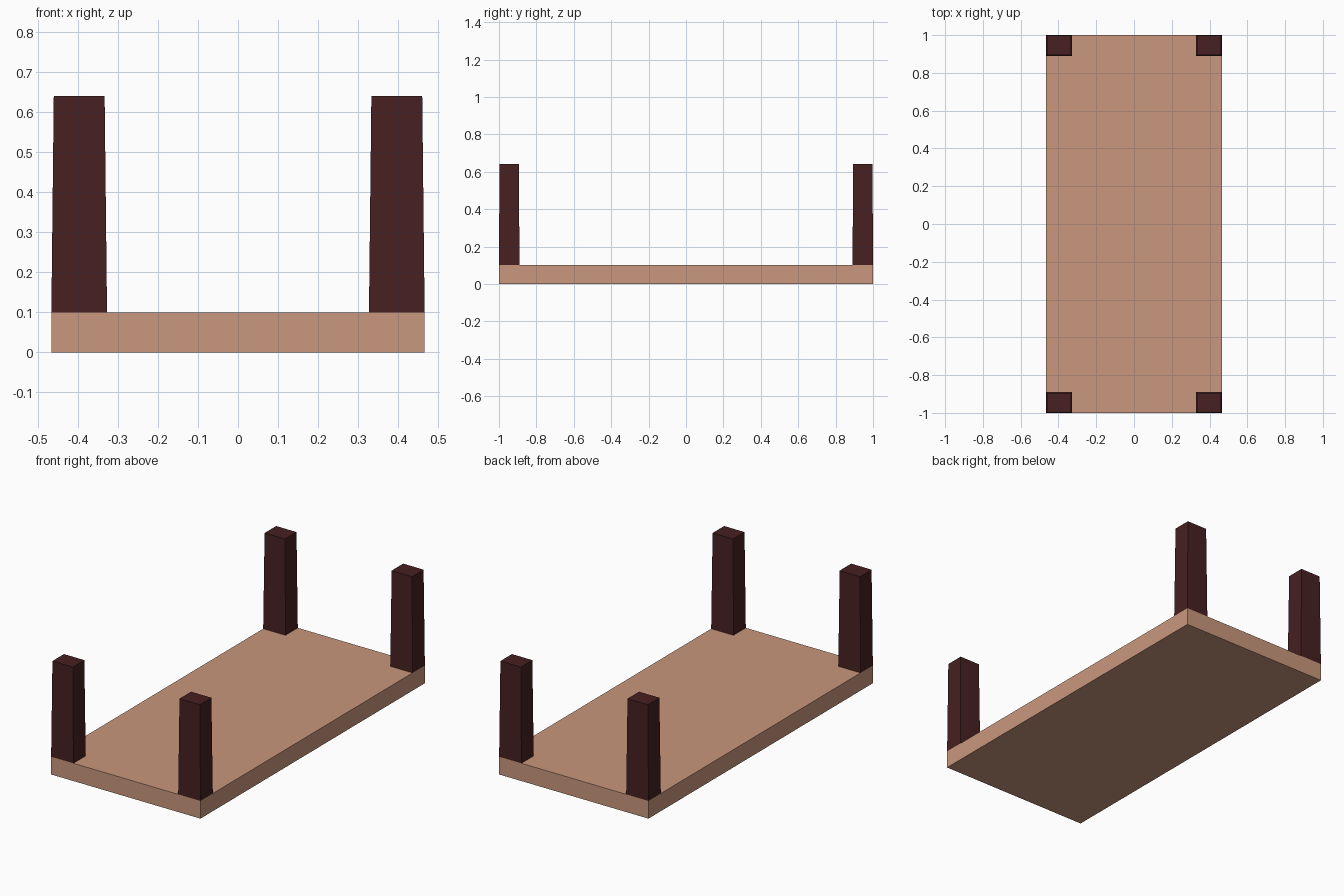
import bpy, bmesh

if "Cube" in bpy.data.objects:
    bpy.data.objects.remove(bpy.data.objects["Cube"])


def material(name, rgb):
    mat = bpy.data.materials.new(name)
    mat.diffuse_color = (*rgb, 1)
    mat.use_nodes = True
    mat.node_tree.nodes["Principled BSDF"].inputs["Base Color"].default_value = mat.diffuse_color
    return mat


def tapered_box(name, bottom, top, z0, z1, mat):
    """Box between two (x0, x1, y0, y1) rectangles at heights z0 and z1."""
    bm = bmesh.new()
    rings = []
    for (x0, x1, y0, y1), z in ((bottom, z0), (top, z1)):
        corners = ((x0, y0), (x1, y0), (x1, y1), (x0, y1))
        rings.append([bm.verts.new((x, y, z)) for x, y in corners])
    low, high = rings
    bm.faces.new(low[::-1])
    bm.faces.new(high)
    for i in range(4):
        j = (i + 1) % 4
        bm.faces.new((low[i], low[j], high[j], high[i]))
    bmesh.ops.recalc_face_normals(bm, faces=bm.faces[:])
    mesh = bpy.data.meshes.new(name)
    bm.to_mesh(mesh)
    bm.free()
    mesh.materials.append(mat)
    obj = bpy.data.objects.new(name, mesh)
    bpy.context.collection.objects.link(obj)
    return obj


light_wood = material("light_wood", (0.584, 0.310, 0.205))
dark_wood = material("dark_wood", (0.063, 0.0145, 0.0155))

# Flat slab
slab = (-0.466, 0.466, -1.0, 1.0)
tapered_box("slab", slab, slab, 0, 0.1, light_wood)

# Four tapered corner posts, mirrored from one
for side, sx in (("left", -1), ("right", 1)):
    for end, sy in (("front", -1), ("back", 1)):
        bottom = (sx * 0.327, sx * 0.466, sy * 0.89, sy * 1.0)
        top = (sx * 0.333, sx * 0.46, sy * 0.894, sy * 0.997)
        tapered_box(f"{end}_{side}_post", bottom, top, 0.1, 0.64, dark_wood)
